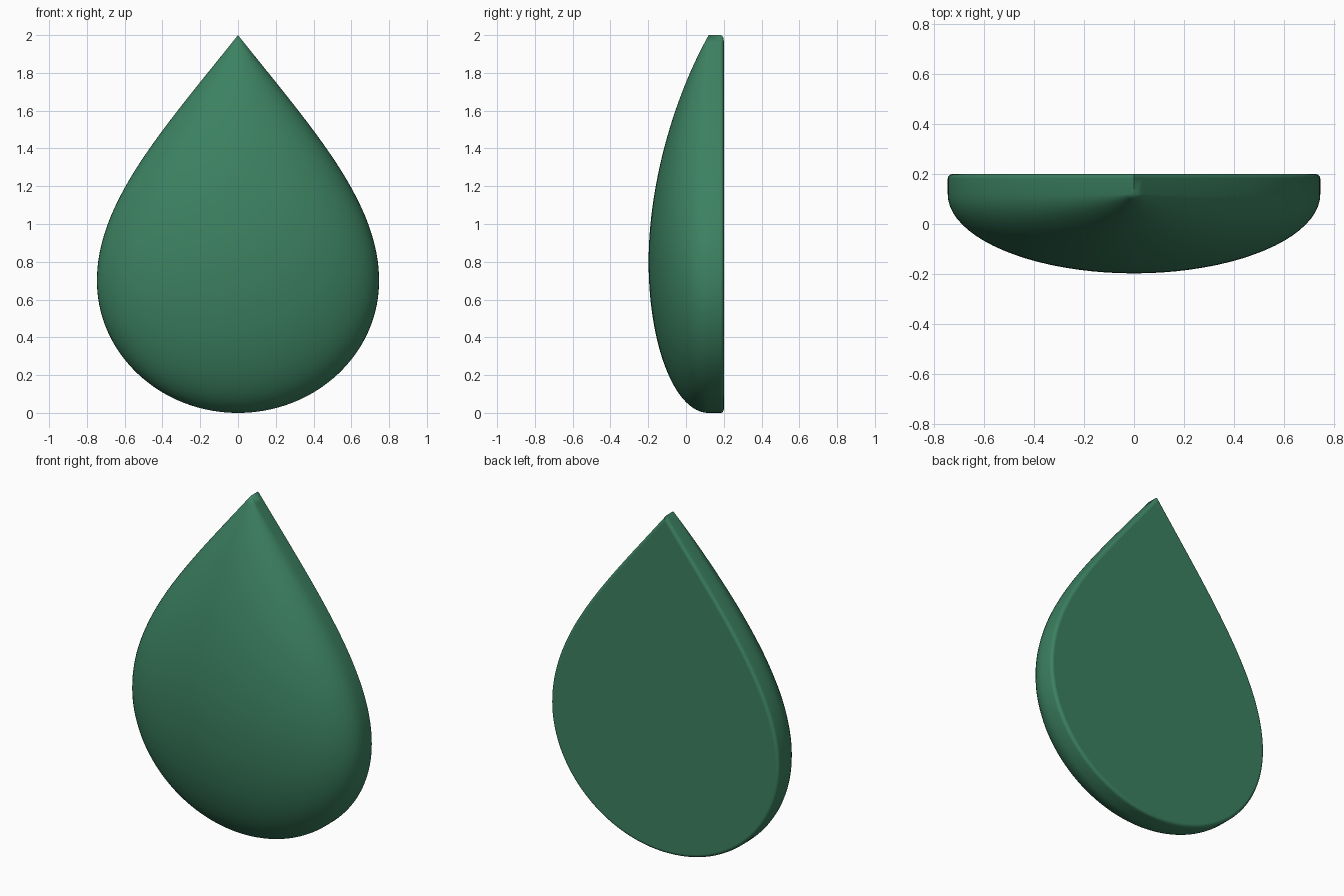
import bpy, bmesh, math
from mathutils import Vector

if "Cube" in bpy.data.objects:
    bpy.data.objects.remove(bpy.data.objects["Cube"])

GIRDLE, BACK, FILLET = 0.12, 0.20, 0.018
ROWS, COLS = 36, 40

# Outline half-width and dome depth, both as (value, z) Bezier pairs from tip to base
OUTLINE = [[(0, 2), (0.39, 1.51), (0.747, 1.12), (0.747, 0.7)],
           [(0.747, 0.7), (0.747, 0.31), (0.41, 0), (0, 0)]]
DEPTH = [[(0, 2), (0.19, 1.66), (0.318, 1.2), (0.318, 0.8)],
         [(0.318, 0.8), (0.318, 0.36), (0.18, 0), (0, 0)]]


def bezier(p, t):
    s = 1 - t
    k = (s**3, 3*s*s*t, 3*s*t*t, t**3)
    return tuple(sum(a*q[i] for a, q in zip(k, p)) for i in (0, 1))


def depth_at(z):
    seg = DEPTH[0] if z > 0.8 else DEPTH[1]
    lo, hi = 0.0, 1.0
    for _ in range(45):
        mid = (lo + hi) / 2
        if bezier(seg, mid)[1] > z:
            lo = mid
        else:
            hi = mid
    return bezier(seg, lo)[0]


half = [bezier(seg, i / ROWS) for seg in OUTLINE for i in range(ROWS)][1:]

bm = bmesh.new()


def face(*v):
    f = bm.faces.new(v)
    f.smooth = True
    return f


# Domed front: half-ellipse slices between the tip and the base
tip = bm.verts.new((0, GIRDLE, 2))
base = bm.verts.new((0, GIRDLE, 0))
rows = []
for w, z in half:
    d = depth_at(z)
    rows.append([bm.verts.new((-w*math.cos(a), GIRDLE - d*math.sin(a), z))
                 for a in (math.pi*j/COLS for j in range(COLS + 1))])
for j in range(COLS):
    face(tip, rows[0][j], rows[0][j+1])
    face(base, rows[-1][j+1], rows[-1][j])
    for a, b in zip(rows, rows[1:]):
        face(a[j], b[j], b[j+1], a[j+1])

# Side wall and rounded back edge: inset copies of the outline
ring = [tip] + [r[-1] for r in rows] + [base] + [r[0] for r in reversed(rows)]
pts = [v.co.copy() for v in ring]
n = len(pts)
inward = []
for i in range(n):
    e1 = (pts[i] - pts[i-1]).normalized()
    e2 = (pts[(i+1) % n] - pts[i]).normalized()
    n1, n2 = Vector((e1.z, 0, -e1.x)), Vector((e2.z, 0, -e2.x))
    m = (n1 + n2).normalized()
    inward.append(m / m.dot(n1))
steps = [(0, BACK - FILLET)]
for k in range(1, 6):
    a = math.pi / 2 * k / 5
    steps.append((FILLET*(1 - math.cos(a)), BACK - FILLET*(1 - math.sin(a))))
for inset, y in steps:
    new = []
    for p, m in zip(pts, inward):
        q = p + m*inset
        new.append(bm.verts.new((q.x, y, q.z)))
    for i in range(n):
        k = (i + 1) % n
        face(ring[i], ring[k], new[k], new[i])
    bm.edges.get((ring[0], new[0])).smooth = False   # crisp tip ridge
    ring = new

# Flat back
cap = bm.faces.new(ring)
cap.smooth = False
bmesh.ops.recalc_face_normals(bm, faces=bm.faces)

mesh = bpy.data.meshes.new("teardrop_cabochon")
bm.to_mesh(mesh)
bm.free()
obj = bpy.data.objects.new("teardrop_cabochon", mesh)
bpy.context.collection.objects.link(obj)

mat = bpy.data.materials.new("green_stone")
mat.diffuse_color = (0.045, 0.22, 0.12, 1)
mat.use_nodes = True
mat.node_tree.nodes["Principled BSDF"].inputs["Base Color"].default_value = mat.diffuse_color
mesh.materials.append(mat)
